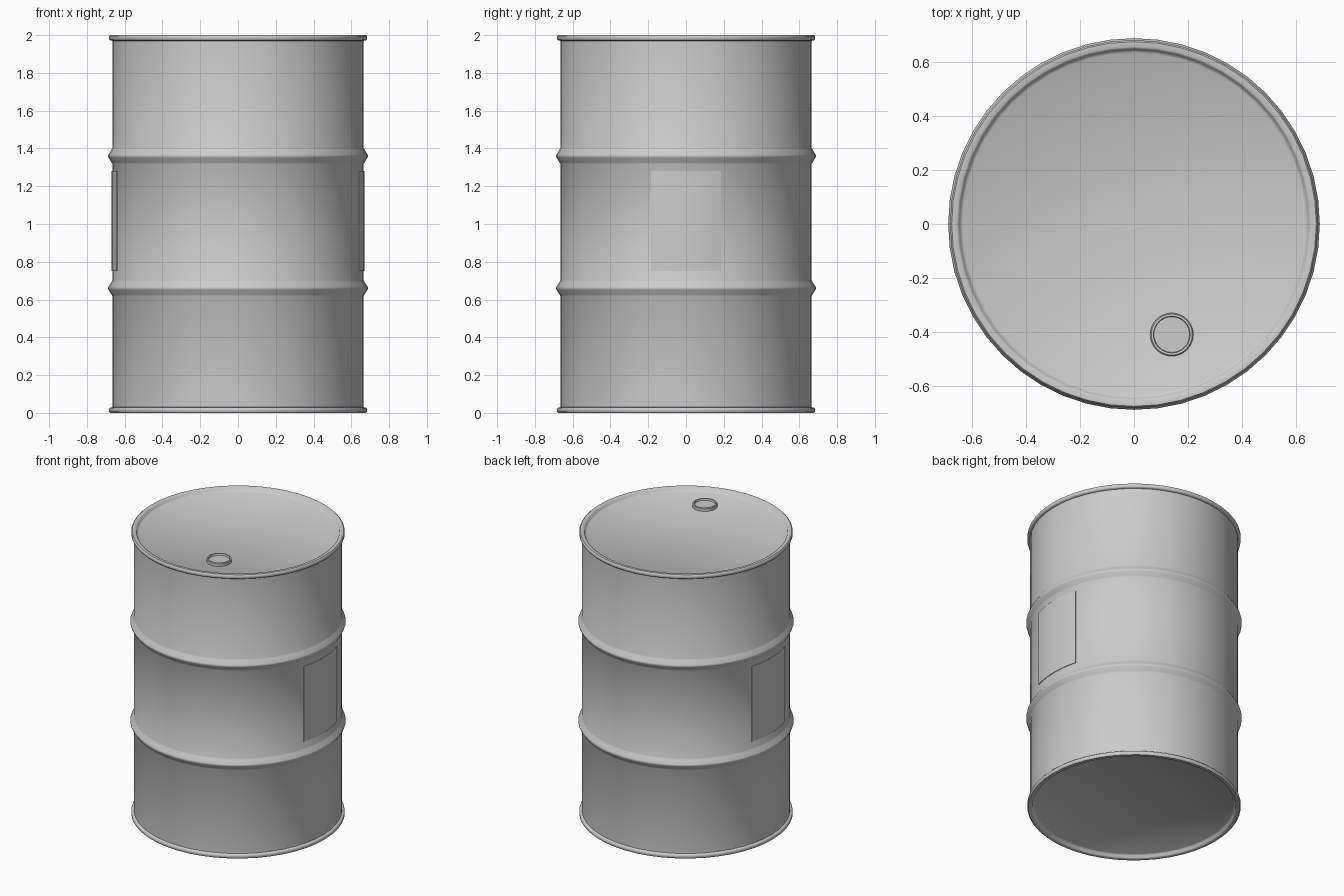
import bpy, bmesh, math

if "Cube" in bpy.data.objects:
    bpy.data.objects.remove(bpy.data.objects["Cube"])

SEG = 48


def finish(name, bm, angle=35):
    bmesh.ops.recalc_face_normals(bm, faces=bm.faces[:])
    me = bpy.data.meshes.new(name)
    bm.to_mesh(me)
    bm.free()
    ob = bpy.data.objects.new(name, me)
    bpy.context.collection.objects.link(ob)
    bpy.ops.object.select_all(action='DESELECT')
    ob.select_set(True)
    bpy.context.view_layer.objects.active = ob
    bpy.ops.object.shade_smooth_by_angle(angle=math.radians(angle))
    return ob


def lathe(name, profile, seg=SEG, centre=(0, 0), angle=35):
    """Revolve an (r, z) profile around z and cap both ends."""
    bm = bmesh.new()
    rings = []
    for r, z in profile:
        rings.append([bm.verts.new((centre[0] + r * math.cos(2 * math.pi * i / seg),
                                    centre[1] + r * math.sin(2 * math.pi * i / seg), z))
                      for i in range(seg)])
    for a, b in zip(rings, rings[1:]):
        for i in range(seg):
            j = (i + 1) % seg
            bm.faces.new((a[i], a[j], b[j], b[i]))
    bm.faces.new(rings[0])
    bm.faces.new(rings[-1])
    return finish(name, bm, angle)


# drum body: recessed ends, rolled rims and two rolling hoops
R = 0.665
rim = [(0.635, 0.025), (0.646, 0.018), (0.65, 0.004), (0.657, 0.0), (0.676, 0.0),
       (0.682, 0.006), (0.682, 0.022), (0.677, 0.028), (R, 0.03)]


def hoop(z):
    return [(R, z - 0.042), (0.67, z - 0.033), (0.686, z - 0.008), (0.689, z),
            (0.686, z + 0.008), (0.67, z + 0.033), (R, z + 0.042)]


top_rim = [(r, 2 - z) for r, z in reversed(rim)]
lathe("drum_body", rim + hoop(0.66) + hoop(1.36) + top_rim, angle=45)

# filler cap with a shallow recess
lathe("filler_cap", [(0.08, 1.97), (0.08, 1.994), (0.076, 1.998), (0.068, 1.998),
                     (0.066, 1.985)], seg=32, centre=(0.14, -0.41))

# thin curved label panels on the left and right sides
for name, base in (("right_label", 0), ("left_label", math.pi)):
    bm = bmesh.new()
    half, n = math.radians(16), 8
    cols = []
    for i in range(n + 1):
        a = base - half + 2 * half * i / n
        c, s = math.cos(a), math.sin(a)
        cols.append([bm.verts.new((r * c, r * s, z))
                     for r, z in ((0.66, 0.75), (0.669, 0.75), (0.669, 1.28), (0.66, 1.28))])
    for a, b in zip(cols, cols[1:]):
        for i in range(4):
            j = (i + 1) % 4
            bm.faces.new((a[i], a[j], b[j], b[i]))
    bm.faces.new(cols[0])
    bm.faces.new(cols[-1])
    finish(name, bm)
